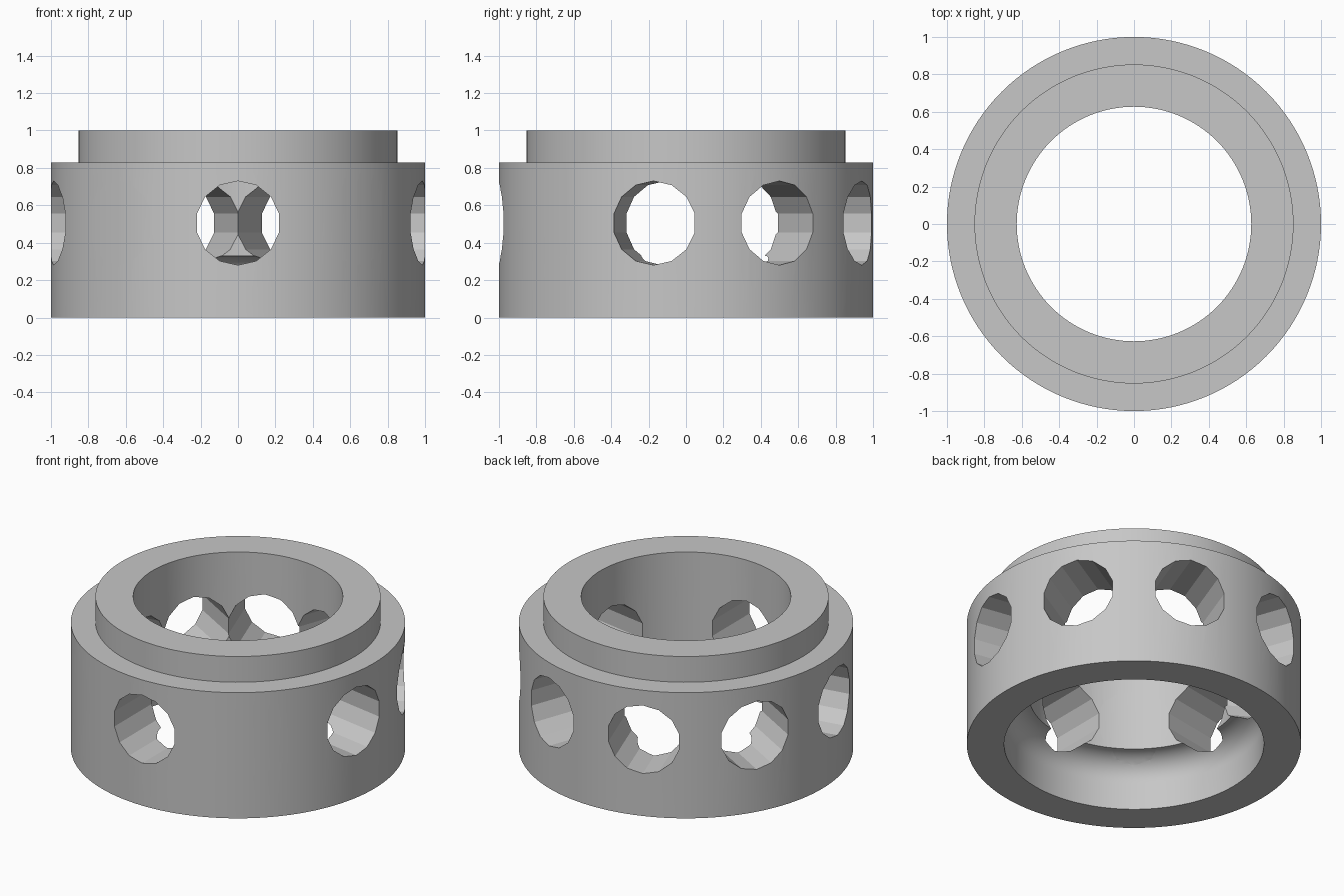
import bpy, bmesh, math
from mathutils import Matrix, Vector

cube = bpy.data.objects.get("Cube")
if cube:
    bpy.data.objects.remove(cube, do_unlink=True)

HOLES = 9
HOLE_RADIUS = 0.225
HOLE_Z = 0.505
BORE, RECESS = 0.627, 0.777     # upper bore and wider bottom recess
RIM_Z = 0.33                    # height where the rounded recess meets the bore

grey = bpy.data.materials.new("plain_grey")
grey.use_nodes = True
colour = (0.57, 0.57, 0.57, 1)
grey.diffuse_color = colour
grey.node_tree.nodes["Principled BSDF"].inputs["Base Color"].default_value = colour


def make_object(name, bm):
    bmesh.ops.recalc_face_normals(bm, faces=bm.faces)
    mesh = bpy.data.meshes.new(name)
    bm.to_mesh(mesh)
    bm.free()
    mesh.materials.append(grey)
    obj = bpy.data.objects.new(name, mesh)
    bpy.context.collection.objects.link(obj)
    return obj


def lathe(name, profile, segments=128):
    """Revolve a closed (radius, height) profile around z."""
    bm = bmesh.new()
    rings = []
    for i in range(segments):
        a = math.tau * i / segments
        rings.append([bm.verts.new((r * math.cos(a), r * math.sin(a), z))
                      for r, z in profile])
    n = len(profile)
    for i in range(segments):
        a, b = rings[i], rings[(i + 1) % segments]
        for j in range(n):
            k = (j + 1) % n
            bm.faces.new((a[j], b[j], b[k], a[k]))
    return make_object(name, bm)


# Stepped ring: outer wall, shoulder, raised collar, bore, rounded recess
fillet = RECESS - BORE
steps = 10
curve = [(BORE + fillet * math.sin(t), RIM_Z - fillet + fillet * math.cos(t))
         for t in (math.pi / 2 * i / steps for i in range(steps + 1))]
profile = [(RECESS, 0), (1, 0), (1, 0.83), (0.853, 0.83), (0.853, 1), (BORE, 1)] + curve
ring = lathe("stepped_ring", profile)

# Radial holes, the first one facing the front
for i in range(HOLES):
    angle = -math.pi / 2 + math.tau * i / HOLES
    bm = bmesh.new()
    bmesh.ops.create_cone(bm, cap_ends=True, segments=14, radius1=HOLE_RADIUS,
                          radius2=HOLE_RADIUS, depth=0.8)
    # Aim the cylinder outward with a corner at the top
    out = Vector((math.cos(angle), math.sin(angle), 0))
    up = Vector((0, 0, 1))
    side = out.cross(up)
    # create_cone puts its first corner on local y
    turn = Matrix((side, up, -out)).transposed()
    if turn.determinant() < 0:
        turn = Matrix((side, up, out)).transposed()
    bm.transform(Matrix.Translation(out * 0.8 + up * HOLE_Z) @ turn.to_4x4())
    cutter = make_object("hole_cutter", bm)
    cutter.hide_render = True
    cut = ring.modifiers.new("hole", 'BOOLEAN')
    cut.operation = 'DIFFERENCE'
    cut.solver = 'EXACT'
    cut.object = cutter
    bpy.context.view_layer.objects.active = ring
    bpy.ops.object.modifier_apply(modifier=cut.name)
    bpy.data.objects.remove(cutter, do_unlink=True)

# Smooth the round walls, keep the rims and hole facets crisp
bpy.ops.object.select_all(action='DESELECT')
ring.select_set(True)
bpy.context.view_layer.objects.active = ring
bpy.ops.object.shade_smooth_by_angle(angle=math.radians(20))
